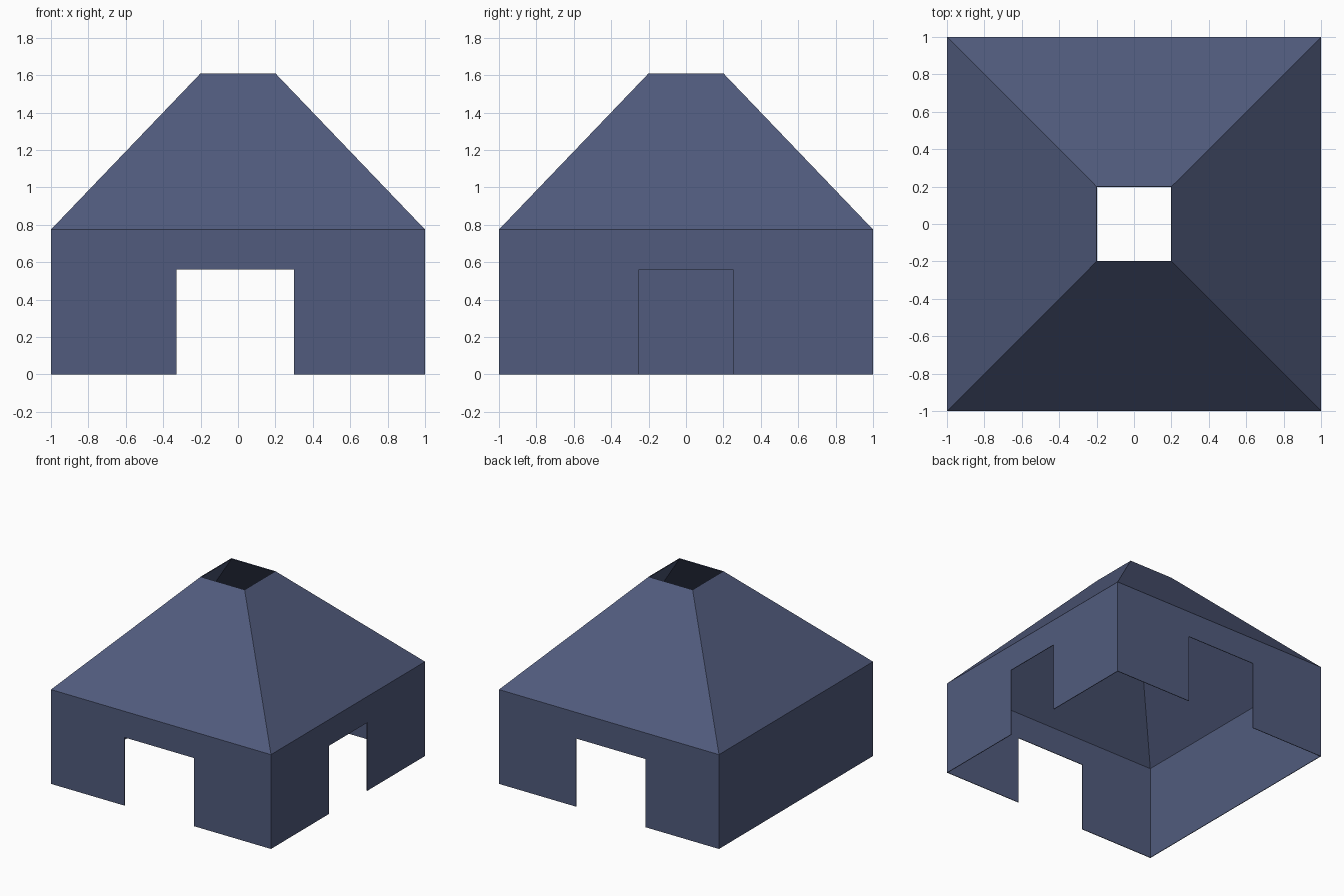
import bpy, bmesh
from mathutils import Matrix
from math import radians

if "Cube" in bpy.data.objects:
    bpy.data.objects.remove(bpy.data.objects["Cube"])

EAVE, TOP, HOLE, DOOR_H = 0.775, 1.61, 0.2, 0.56

slate = bpy.data.materials.new("slate blue")
slate.diffuse_color = (0.082, 0.105, 0.205, 1)
slate.use_nodes = True
slate.node_tree.nodes["Principled BSDF"].inputs["Base Color"].default_value = slate.diffuse_color


def shell(name, panels):
    """Thin shell from (outline, turn) panels; outline is (x, y, z) on the front side."""
    bm = bmesh.new()
    for outline, turn in panels:
        rot = Matrix.Rotation(radians(turn), 3, 'Z')
        bm.faces.new([bm.verts.new(rot @ Matrix.Identity(3) @ bpy_vec(p)) for p in outline])
    bmesh.ops.remove_doubles(bm, verts=bm.verts, dist=0.0005)
    mesh = bpy.data.meshes.new(name)
    bm.to_mesh(mesh)
    bm.free()
    mesh.materials.append(slate)
    obj = bpy.data.objects.new(name, mesh)
    bpy.context.collection.objects.link(obj)
    solid = obj.modifiers.new("thickness", 'SOLIDIFY')
    solid.thickness = 0.005
    solid.offset = -1
    solid.use_even_offset = True
    return obj


def bpy_vec(p):
    from mathutils import Vector
    return Vector(p)


def wall(door=None):
    """Front-facing wall outline, notched by a door spanning (left, right)."""
    pts = [(-1, 0)]
    if door:
        a, b = door
        pts += [(a, 0), (a, DOOR_H), (b, DOOR_H), (b, 0)]
    pts += [(1, 0), (1, EAVE), (-1, EAVE)]
    return [(x, -1, z) for x, z in pts]


# Walls: front, right, back with doorways; left is solid
shell("walls", [(wall((-0.33, 0.30)), 0), (wall((-0.25, 0.25)), 90),
                (wall((-0.30, 0.33)), 180), (wall(), 270)])

# Roof: four slopes around an open smoke hole
slope = [(-1, -1, EAVE), (1, -1, EAVE), (HOLE, -HOLE, TOP), (-HOLE, -HOLE, TOP)]
shell("roof", [(slope, turn) for turn in (0, 90, 180, 270)])
